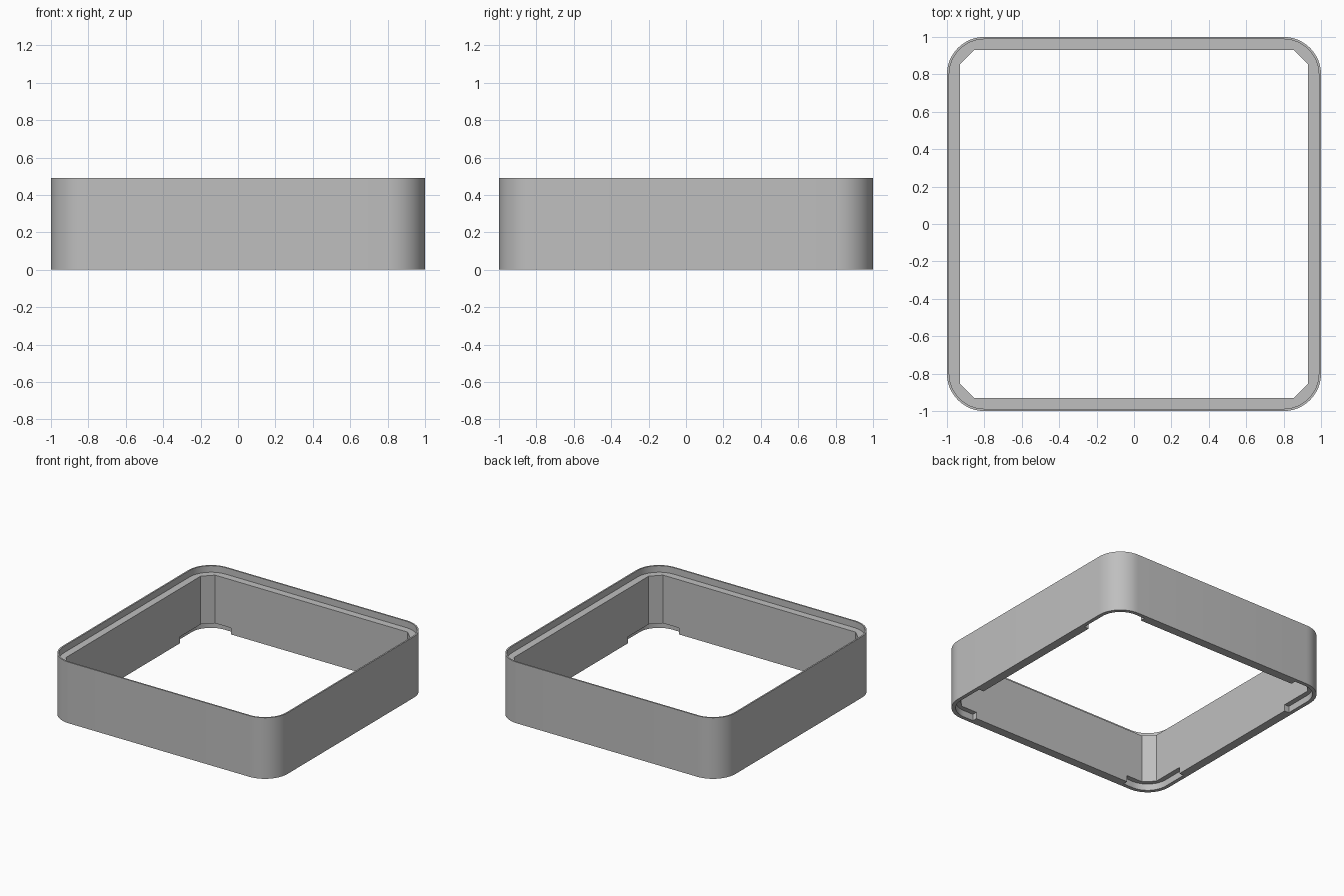
import bpy, bmesh, math

cube = bpy.data.objects.get("Cube")
if cube:
    bpy.data.objects.remove(cube, do_unlink=True)

HEIGHT = 0.49
CORNER = 0.8        # centre of each corner arc
SEGMENTS = 12

grey = bpy.data.materials.new("plain grey")
grey.use_nodes = True
colour = (0.52, 0.52, 0.52, 1)
grey.diffuse_color = colour
grey.node_tree.nodes["Principled BSDF"].inputs["Base Color"].default_value = colour


def arc(radius, start=0):
    """Quarter arc in the +x +y corner, turned by a start angle."""
    pts = []
    for i in range(SEGMENTS + 1):
        a = math.pi / 2 * i / SEGMENTS
        x, y = CORNER + radius * math.cos(a), CORNER + radius * math.sin(a)
        c, s = round(math.cos(start)), round(math.sin(start))
        pts.append((c * x - s * y, s * x + c * y))
    return pts


def rounded_square(half):
    return [p for q in range(4) for p in arc(half - CORNER, q * math.pi / 2)]


def prism(name, outline, bottom, top):
    bm = bmesh.new()
    base = bm.faces.new([bm.verts.new((x, y, bottom)) for x, y in outline])
    extruded = bmesh.ops.extrude_face_region(bm, geom=[base])["geom"]
    verts = [v for v in extruded if isinstance(v, bmesh.types.BMVert)]
    bmesh.ops.translate(bm, verts=verts, vec=(0, 0, top - bottom))
    bmesh.ops.recalc_face_normals(bm, faces=bm.faces)
    mesh = bpy.data.meshes.new(name)
    bm.to_mesh(mesh)
    bm.free()
    mesh.materials.append(grey)
    obj = bpy.data.objects.new(name, mesh)
    bpy.context.collection.objects.link(obj)
    return obj


def cut(target, cutter):
    cutter.hide_render = True
    mod = target.modifiers.new("cut", 'BOOLEAN')
    mod.operation = 'DIFFERENCE'
    mod.solver = 'EXACT'
    mod.object = cutter
    bpy.ops.object.select_all(action='DESELECT')
    bpy.context.view_layer.objects.active = target
    target.select_set(True)
    bpy.ops.object.modifier_apply(modifier=mod.name)
    bpy.data.objects.remove(cutter, do_unlink=True)


# Outer rounded body
frame = prism("square_frame", rounded_square(1), 0, HEIGHT)

# Central opening with chamfered corners
a, b = 0.93, 0.855
opening = [(a, -b), (a, b), (b, a), (-b, a), (-a, b), (-a, -b), (-b, -a), (b, -a)]
cut(frame, prism("opening_cutter", opening, -0.2, HEIGHT + 0.2))

# Recessed ledge inside the thin top rim
cut(frame, prism("ledge_cutter", rounded_square(0.988), HEIGHT - 0.052, HEIGHT + 0.2))

# Corner pockets under the frame
wall, end_x, end_y = 0.97, 0.715, 0.595
pocket = [(end_x, end_y), (wall, end_y)] + arc(wall - CORNER) + [(end_x, wall)]
for sx in (-1, 1):
    for sy in (-1, 1):
        outline = [(sx * x, sy * y) for x, y in pocket]
        cut(frame, prism("pocket_cutter", outline, -0.2, 0.052))

# Smooth rounded corners, sharp edges elsewhere
bpy.ops.object.select_all(action='DESELECT')
bpy.context.view_layer.objects.active = frame
frame.select_set(True)
bpy.ops.object.shade_smooth_by_angle(angle=math.radians(30))
